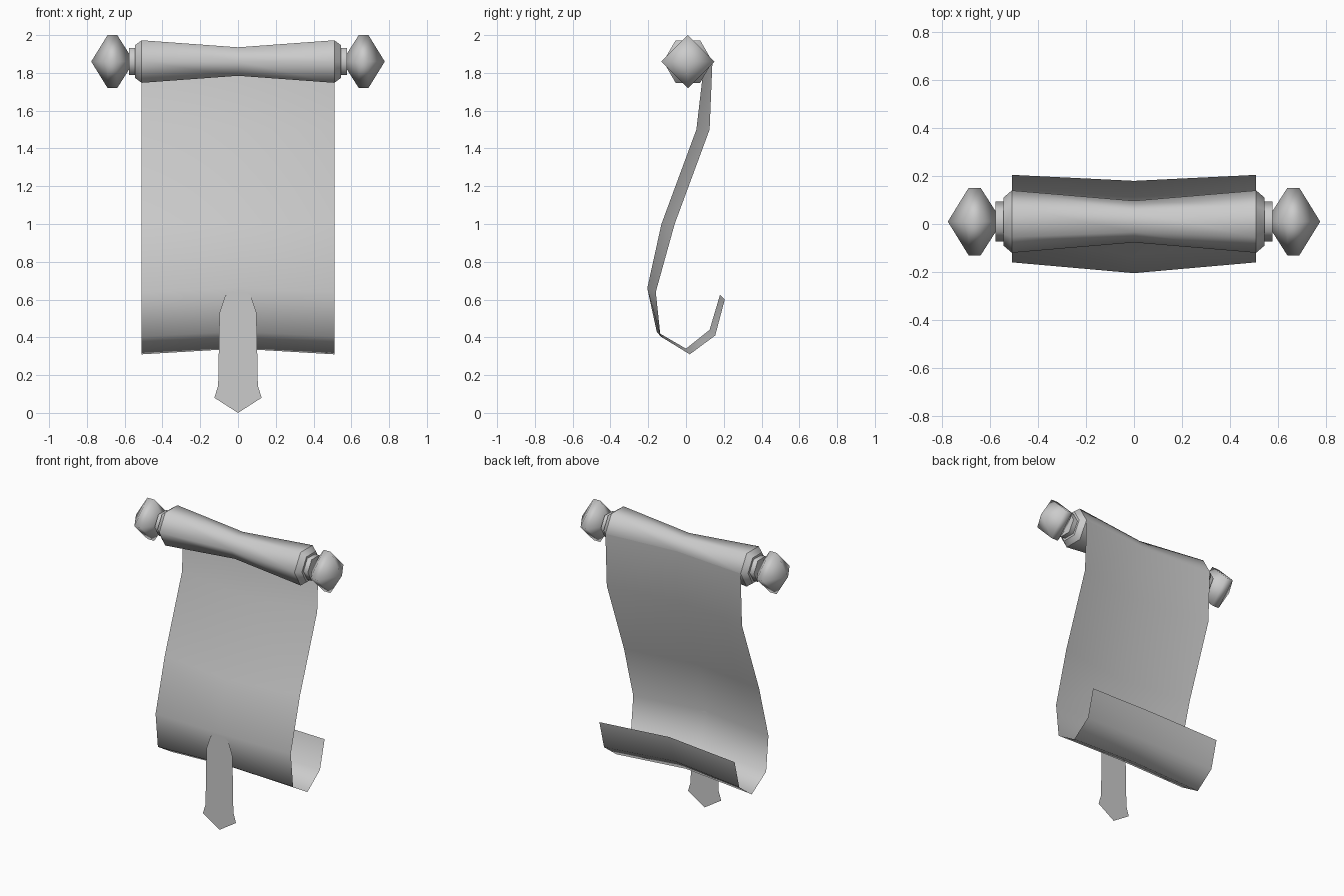
import bpy, bmesh, math

if "Cube" in bpy.data.objects:
    bpy.data.objects.remove(bpy.data.objects["Cube"])

AXIS_Y, AXIS_Z = 0.01, 1.86   # centre line of the roller

grey = bpy.data.materials.new("plain_grey")
grey.diffuse_color = (0.6, 0.6, 0.6, 1)
grey.use_nodes = True
grey.node_tree.nodes["Principled BSDF"].inputs["Base Color"].default_value = grey.diffuse_color


def make_object(name, bm, smooth=True):
    mesh = bpy.data.meshes.new(name)
    bm.to_mesh(mesh)
    bm.free()
    mesh.materials.append(grey)
    for p in mesh.polygons:
        p.use_smooth = smooth
    obj = bpy.data.objects.new(name, mesh)
    bpy.context.collection.objects.link(obj)
    return obj


def lathe_x(name, profile, sides):
    """Revolve (x, radius) points around the roller axis; radius 0 makes a tip."""
    bm = bmesh.new()
    rings = []
    for x, r in profile:
        n = sides if r > 0 else 1
        rings.append([bm.verts.new((x, AXIS_Y + r * math.cos(2 * math.pi * i / sides),
                                    AXIS_Z + r * math.sin(2 * math.pi * i / sides)))
                      for i in range(n)])
    for a, b in zip(rings, rings[1:]):
        for i in range(sides):
            j = (i + 1) % sides
            corners = [a[i % len(a)], a[j % len(a)], b[j % len(b)], b[i % len(b)]]
            bm.faces.new(list(dict.fromkeys(corners)))
    bmesh.ops.recalc_face_normals(bm, faces=bm.faces)
    return make_object(name, bm)


# Roller, pinched in the middle
lathe_x("roller", [(-0.51, 0.13), (0, 0.087), (0.51, 0.13)], 6)

# End collars, necks and four-sided knobs
for side, s in (("left", -1), ("right", 1)):
    lathe_x(side + "_collar", [(s * 0.51, 0.13), (s * 0.545, 0.1)], 6)
    lathe_x(side + "_collar_cap", [(s * 0.545, 0.1), (s * 0.5451, 0)], 6)
    lathe_x(side + "_neck", [(s * 0.545, 0.083), (s * 0.578, 0.083)], 6)
    lathe_x(side + "_neck_cap", [(s * 0.578, 0.083), (s * 0.5781, 0)], 6)
    lathe_x(side + "_knob", [(s * 0.55, 0), (s * 0.64, 0.141),
                             (s * 0.69, 0.141), (s * 0.777, 0)], 4)

# Hanging sheet: (y, z) paths along its side edges and its middle
edge_path = [(0.14, 1.86), (0.125, 1.5), (-0.06, 1.0), (-0.16, 0.64),
             (-0.135, 0.405), (0.02, 0.31), (0.155, 0.41), (0.205, 0.6)]
mid_path = [(0.097, 1.86), (0.055, 1.5), (-0.13, 1.0), (-0.205, 0.66),
            (-0.155, 0.43), (0.0, 0.34), (0.125, 0.44), (0.18, 0.625)]
bm = bmesh.new()
cols = [[bm.verts.new((x, y, z)) for y, z in path]
        for x, path in ((-0.51, edge_path), (0, mid_path), (0.51, edge_path))]
for a, b in zip(cols, cols[1:]):
    for i in range(len(a) - 1):
        bm.faces.new((a[i], a[i + 1], b[i + 1], b[i]))
make_object("hanging_sheet", bm)

# Flat ribbon tag with a pointed end
half = [(0.125, 0.08), (0.105, 0.145), (0.098, 0.53), (0.068, 0.62), (0.03, 0.645)]
outline = [(0, 0)] + half + [(0, 0.66)] + [(-x, z) for x, z in reversed(half)]
bm = bmesh.new()
bm.faces.new([bm.verts.new((x, -0.2, z)) for x, z in outline])
make_object("ribbon_tag", bm, smooth=False)
